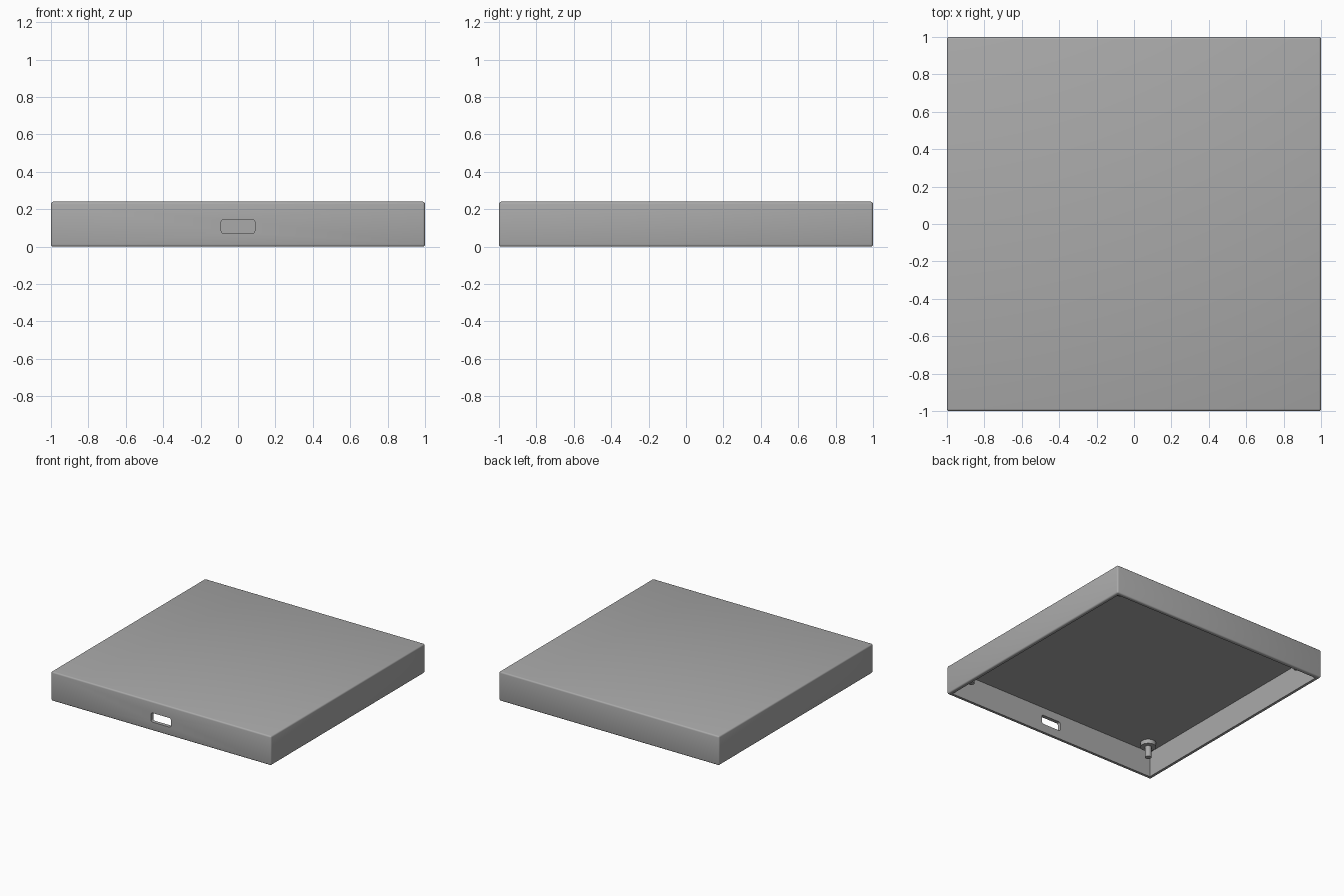
import bpy
import bmesh
from mathutils import Matrix, Vector

cube = bpy.data.objects.get("Cube")
if cube:
    bpy.data.objects.remove(cube, do_unlink=True)

HEIGHT, WALL, EDGE = 0.24, 0.03, 0.012
CEILING = HEIGHT - WALL

grey = bpy.data.materials.new("plain grey")
grey.use_nodes = True
grey.diffuse_color = (0.4, 0.4, 0.4, 1)
grey.node_tree.nodes["Principled BSDF"].inputs["Base Color"].default_value = (0.4, 0.4, 0.4, 1)


def finish(name, bm):
    mesh = bpy.data.meshes.new(name)
    bm.to_mesh(mesh)
    bm.free()
    mesh.materials.append(grey)
    obj = bpy.data.objects.new(name, mesh)
    bpy.context.collection.objects.link(obj)
    return obj


def box(name, size, centre, bevel=0, pick=lambda edge: True, segments=3):
    bm = bmesh.new()
    bmesh.ops.create_cube(bm, size=1)
    bmesh.ops.scale(bm, vec=size, verts=bm.verts)
    bmesh.ops.translate(bm, vec=centre, verts=bm.verts)
    if bevel:
        bmesh.ops.bevel(bm, geom=[e for e in bm.edges if pick(e)], offset=bevel,
                        segments=segments, profile=0.5, affect='EDGES')
    return finish(name, bm)


def along_y(edge):
    a, b = edge.verts
    return abs(a.co.y - b.co.y) > 0.01


# Shell with softened edges, hollow from below
shell = box("lid_shell", (2, 2, HEIGHT), (0, 0, HEIGHT / 2), EDGE)
inner = 2 - 2 * WALL
cutters = [
    box("cavity_cutter", (inner, inner, CEILING + 0.1), (0, 0, CEILING / 2 - 0.05)),
    # Rounded port opening in the front wall
    box("port_cutter", (0.18, 0.2, 0.075), (0, -1, 0.108), 0.014, along_y, 4),
]
for cutter in cutters:
    cut = shell.modifiers.new(cutter.name, 'BOOLEAN')
    cut.operation = 'DIFFERENCE'
    cut.solver = 'EXACT'
    cut.object = cutter

# Apply the cuts and drop the cutters
bpy.context.view_layer.update()
cut_mesh = bpy.data.meshes.new_from_object(
    shell.evaluated_get(bpy.context.evaluated_depsgraph_get()))
shell.modifiers.clear()
shell.data = cut_mesh
for cutter in cutters:
    bpy.data.objects.remove(cutter, do_unlink=True)


def cylinder(bm, radius, bottom, top):
    bmesh.ops.create_cone(bm, cap_ends=True, segments=32, radius1=radius, radius2=radius,
                          depth=top - bottom,
                          matrix=Matrix.Translation(Vector((0, 0, (bottom + top) / 2))))


# Stepped mounting peg hanging from the ceiling in each corner
pegs = []
for depth, y in (("front", -0.87), ("back", 0.87)):
    for side, x in (("right", -0.87), ("left", 0.87)):
        bm = bmesh.new()
        cylinder(bm, 0.06, 0.175, CEILING + 0.005)
        cylinder(bm, 0.024, 0.085, 0.18)
        peg = finish(f"{depth}_{side}_peg", bm)
        peg.location = (x, y, 0)
        pegs.append(peg)

# Smooth rounded surfaces while keeping hard edges
bpy.ops.object.select_all(action='DESELECT')
for obj in [shell] + pegs:
    obj.select_set(True)
bpy.context.view_layer.objects.active = shell
bpy.ops.object.shade_smooth_by_angle(angle=0.6)
